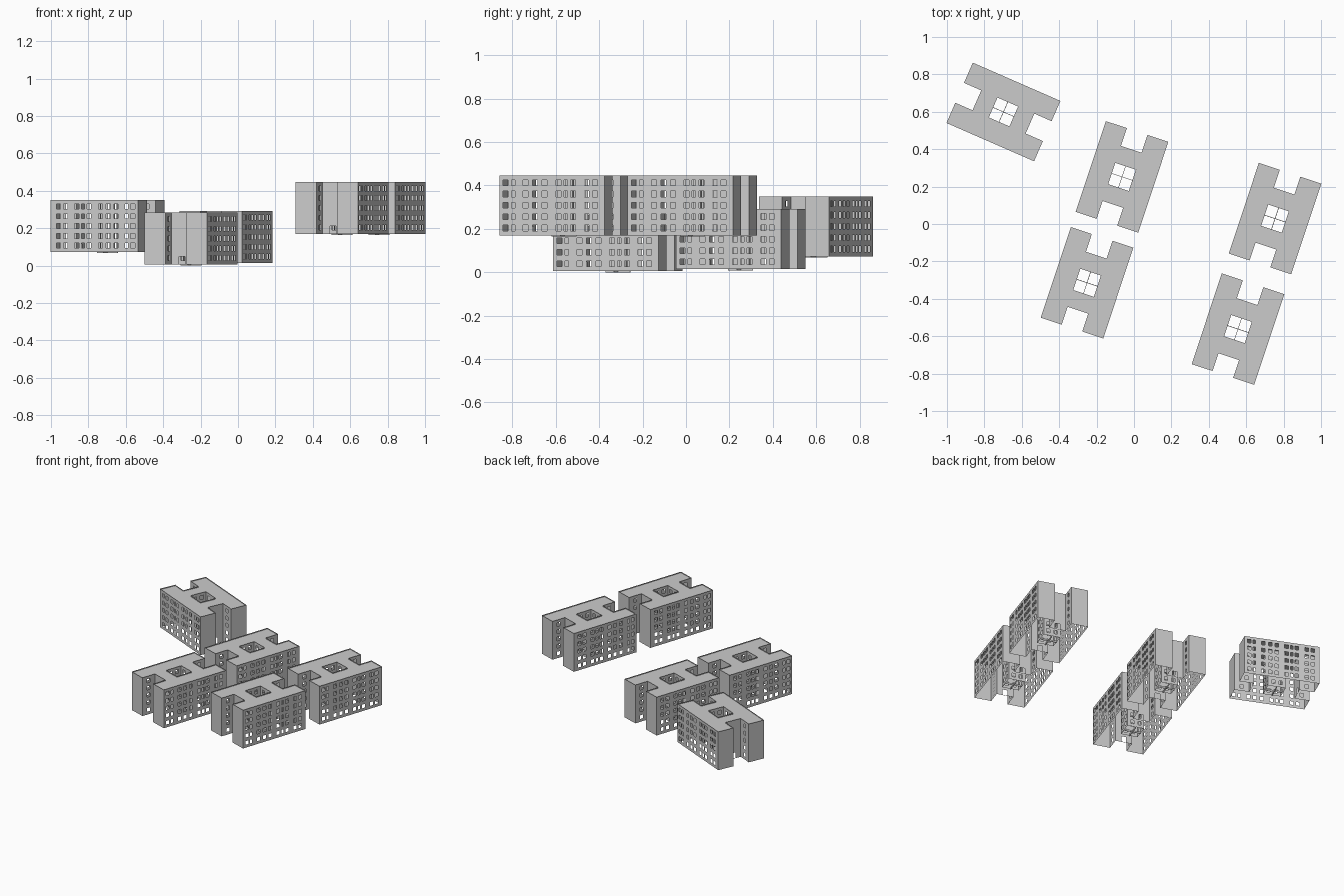
import bpy, bmesh, math

if "Cube" in bpy.data.objects:
    bpy.data.objects.remove(bpy.data.objects["Cube"])

H = 0.277              # wall height
W, L = 0.176, 0.2555   # half width / half length
NU, NV = 0.058, 0.155  # half notch width, notch back wall position
CV = 0.06              # half courtyard length
ROOF = H - 0.007       # roof sits just below the wall top

ROWS = [(z - 0.013, z + 0.013) for z in (0.034, 0.086, 0.139, 0.191, 0.243)]
LONG = [(0.06, 0.024), (0.13, 0.017), (0.25, 0.024), (0.34, 0.024), (0.43, 0.024),
        (0.56, 0.024), (0.63, 0.017), (0.70, 0.024), (0.83, 0.024), (0.91, 0.024)]


def wall(bm, p, q, cols=(), rows=ROWS):
    """Thin wall from p to q with openings at cols (fraction, width) x rows."""
    length = math.dist(p, q)
    spans = [(f - w / length / 2, f + w / length / 2) for f, w in cols]
    ts = sorted({0.0, 1.0, *[t for s in spans for t in s]})
    zs = sorted({0.0, H, *[z for r in rows for z in r]}) if spans else [0.0, H]
    for a, b in zip(ts, ts[1:]):
        for c, d in zip(zs, zs[1:]):
            if (a, b) in spans and (c, d) in rows:
                continue
            quad = [(p[0] + (q[0] - p[0]) * t, p[1] + (q[1] - p[1]) * t, z)
                    for t, z in ((a, c), (b, c), (b, d), (a, d))]
            bm.faces.new([bm.verts.new(v) for v in quad])


def box(bm, sx, sy, z0, z1):
    verts = bmesh.ops.create_cube(bm, size=1)["verts"]
    bmesh.ops.scale(bm, vec=(sx, sy, z1 - z0), verts=verts)
    bmesh.ops.translate(bm, vec=(0, 0, (z0 + z1) / 2), verts=verts)


def make(name, bm, x, y, z, angle):
    bmesh.ops.remove_doubles(bm, verts=bm.verts, dist=1e-5)
    bmesh.ops.recalc_face_normals(bm, faces=bm.faces)
    me = bpy.data.meshes.new(name)
    bm.to_mesh(me)
    bm.free()
    ob = bpy.data.objects.new(name, me)
    bpy.context.collection.objects.link(ob)
    ob.location = (x, y, z)
    ob.rotation_euler.z = math.radians(angle)


def block(i, x, y, z, angle):
    # outer walls, notches and courtyard walls
    bm = bmesh.new()
    single, pair = [(0.5, 0.024)], [(0.28, 0.024), (0.72, 0.024)]
    door = [(0.5, 0.034)]
    for s in (-1, 1):
        wall(bm, (s * W, -L), (s * W, L), LONG)               # long facade
        wall(bm, (s * NU, -CV), (s * NU, CV), pair)           # courtyard side
        wall(bm, (-NU, s * CV), (NU, s * CV), pair)           # courtyard end
        wall(bm, (-NU, s * NV), (NU, s * NV), door, [(0.003, 0.042)])
        for e in (-1, 1):
            wall(bm, (s * NU, e * L), (s * W, e * L))         # blank leg end
            wall(bm, (s * NU, e * L), (s * NU, e * NV), single)
    make(f"block_{i}_walls", bm, x, y, z, angle)

    # H-shaped roof with the courtyard left open
    bm = bmesh.new()
    us, vs = (-W, -NU, NU, W), (-L, -NV, -CV, CV, NV, L)
    for a in range(3):
        for b in range(5):
            if a == 1 and b % 2 == 0:
                continue
            bm.faces.new([bm.verts.new((us[a + m], vs[b + n], ROOF))
                          for m, n in ((0, 0), (1, 0), (1, 1), (0, 1))])
    make(f"block_{i}_roof", bm, x, y, z, angle)

    # low crossing bars in the courtyard
    bm = bmesh.new()
    box(bm, 2 * NU, 0.003, -0.006, 0.006)
    box(bm, 0.003, 2 * CV, -0.006, 0.006)
    make(f"block_{i}_courtyard_cross", bm, x, y, z, angle)


# five apartment blocks on stepped ground levels
for i, b in enumerate([(-0.698, 0.599, 0.073, 66.4),
                       (-0.064, 0.252, 0.014, -18.4),
                       (-0.251, -0.314, 0.006, -18.4),
                       (0.754, 0.029, 0.170, -18.4),
                       (0.556, -0.562, 0.170, -18.4)], 1):
    block(i, *b)
